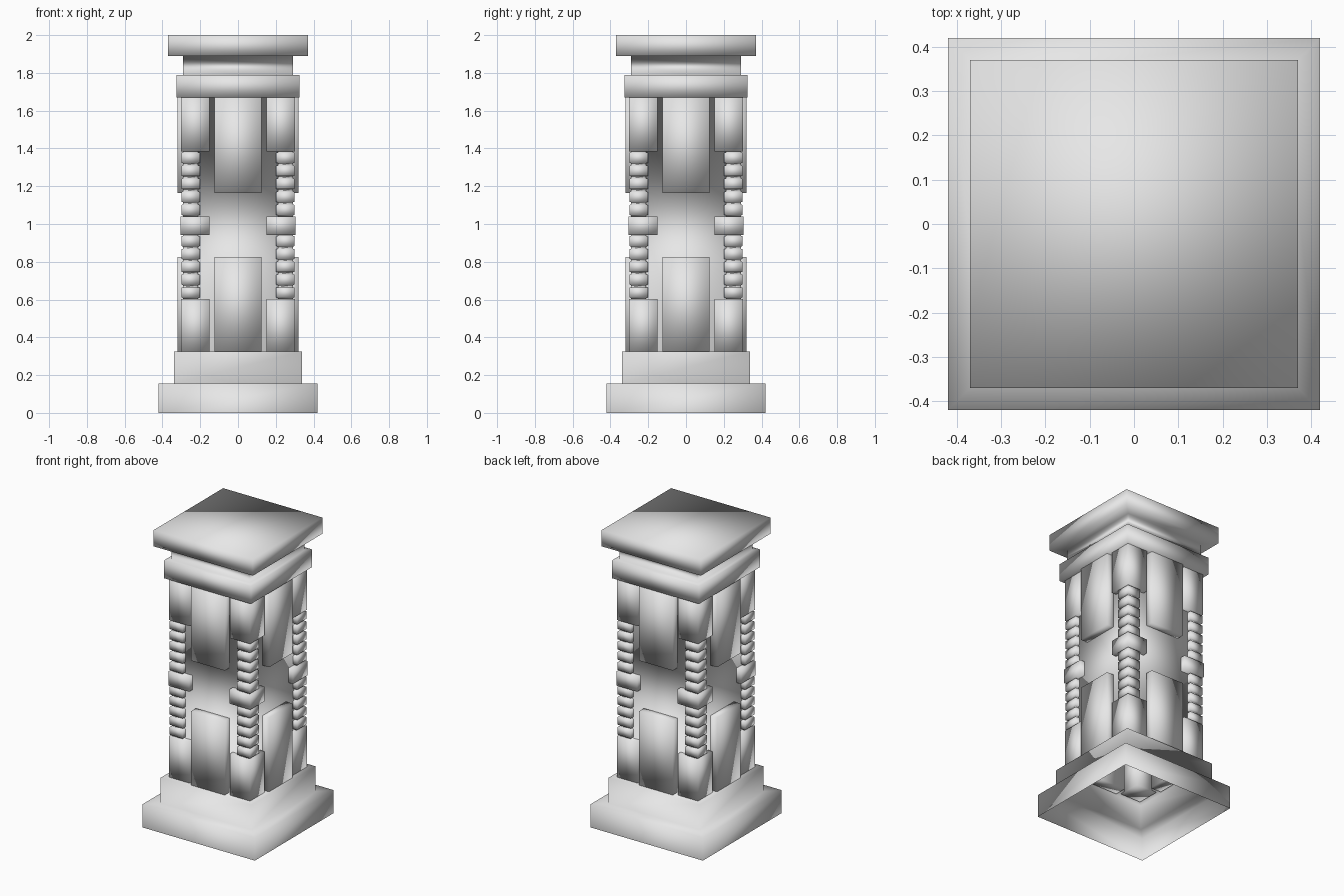
import bpy
import bmesh

cube = bpy.data.objects.get("Cube")
if cube:
    bpy.data.objects.remove(cube, do_unlink=True)

stone = bpy.data.materials.new("pale_grey_stone")
stone.use_nodes = True
grey = (0.8, 0.8, 0.8, 1)
stone.diffuse_color = grey
stone.node_tree.nodes["Principled BSDF"].inputs["Base Color"].default_value = grey


def square_stack(name, profile, center=(0, 0), open_bottom=False):
    """Loft square rings of (half width x, half width y, height) into one smooth part."""
    bm = bmesh.new()
    rings = []
    for hx, hy, z in profile:
        rings.append([bm.verts.new((center[0] + sx * hx, center[1] + sy * hy, z))
                      for sx, sy in ((-1, -1), (1, -1), (1, 1), (-1, 1))])
    for low, high in zip(rings, rings[1:]):
        for i in range(4):
            j = (i + 1) % 4
            bm.faces.new((low[i], low[j], high[j], high[i]))
    bm.faces.new(rings[-1])
    if not open_bottom:
        bm.faces.new(rings[0][::-1])
    for face in bm.faces:
        face.smooth = True
    mesh = bpy.data.meshes.new(name)
    bm.to_mesh(mesh)
    bm.free()
    mesh.materials.append(stone)
    obj = bpy.data.objects.new(name, mesh)
    bpy.context.collection.objects.link(obj)
    return obj


def block(name, center, hx, hy, z0, z1):
    return square_stack(name, [(hx, hy, z0), (hx, hy, z1)], center)


# Hollow pillar: plinth, step, shaft, collar, neck and cap slab
BASE, STEP, SHAFT, COLLAR, NECK, CAP = 0.42, 0.34, 0.27, 0.325, 0.292, 0.37
levels = [(BASE, 0, 0.155), (STEP, 0.155, 0.325), (SHAFT, 0.325, 1.67),
          (COLLAR, 1.67, 1.79), (NECK, 1.79, 1.89), (CAP, 1.89, 2.0)]
outline = [(h, h, z) for h, z0, z1 in levels for z in (z0, z1)]
square_stack("pillar_body", outline, open_bottom=True)

# Raised panels, lower and upper, on all four sides
HALF, DEPTH, OUT = 0.125, 0.04, 0.28
sides = {"front": (0, -1), "back": (0, 1), "left": (1, 0), "right": (-1, 0)}
for side, (dx, dy) in sides.items():
    hx, hy = (HALF, DEPTH) if dy else (DEPTH, HALF)
    for part, z0, z1 in (("lower", 0.32, 0.825), ("upper", 1.165, 1.675)):
        block(f"{part}_{side}_panel", (dx * OUT, dy * OUT), hx, hy, z0, z1)


def spindle(name, center, z0, z1, beads=5):
    """Square beads separated by narrow grooves."""
    pitch = (z1 - z0) / beads
    wide, narrow = 0.049, 0.039
    profile = [(narrow, narrow, z0 - 0.01)]
    for i in range(beads):
        z = z0 + i * pitch
        for w, t in ((narrow, 0.08), (wide, 0.12), (wide, 0.88), (narrow, 0.92)):
            profile.append((w, w, z + t * pitch))
    profile.append((narrow, narrow, z1 + 0.01))
    square_stack(name, profile, center)


# Corner columns: foot block, beaded spindle, middle block, spindle, head block
for fb, sy in (("front", -1), ("back", 1)):
    for lr, sx in (("left", 1), ("right", -1)):
        tag = f"{fb}_{lr}"
        post = (sx * 0.226, sy * 0.226)
        rod = (sx * 0.251, sy * 0.251)
        block(f"{tag}_foot_block", post, 0.076, 0.076, 0.32, 0.603)
        spindle(f"{tag}_lower_spindle", rod, 0.603, 0.943)
        block(f"{tag}_middle_block", (sx * 0.228, sy * 0.228), 0.077, 0.077, 0.943, 1.04)
        spindle(f"{tag}_upper_spindle", rod, 1.04, 1.385)
        block(f"{tag}_head_block", post, 0.076, 0.076, 1.385, 1.675)
